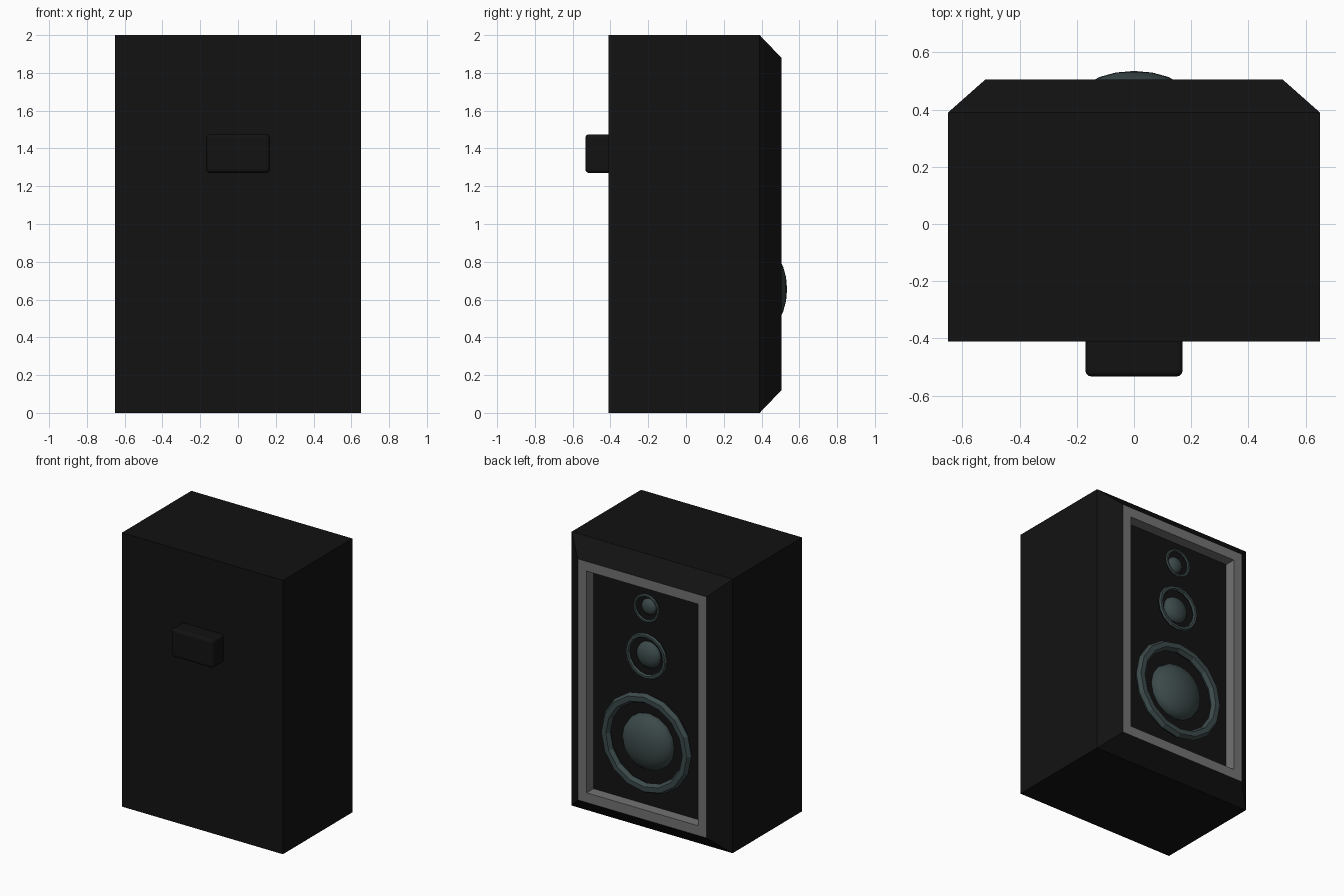
import bpy, bmesh, math

if "Cube" in bpy.data.objects:
    bpy.data.objects.remove(bpy.data.objects["Cube"])


def mat(name, rgb):
    m = bpy.data.materials.new(name)
    m.diffuse_color = (*rgb, 1)
    m.use_nodes = True
    m.node_tree.nodes["Principled BSDF"].inputs["Base Color"].default_value = m.diffuse_color
    return m


BLACK = mat("black", (0.006, 0.006, 0.006))
TRIM = mat("trim_grey", (0.17, 0.17, 0.17))
CONE = mat("cone_teal", (0.045, 0.068, 0.068))


def box(bm, x, y0, y1, z0, z1):
    bmesh.ops.create_cube(bm, size=2)
    for v in bm.verts:
        v.co = (v.co.x * x, y1 if v.co.y > 0 else y0, z1 if v.co.z > 0 else z0)


def finish(bm, name, mats):
    bm.normal_update()
    me = bpy.data.meshes.new(name)
    bm.to_mesh(me)
    bm.free()
    for m in mats:
        me.materials.append(m)
    ob = bpy.data.objects.new(name, me)
    bpy.context.collection.objects.link(ob)
    return ob


# Cabinet: box, chamfered baffle edge, grey frame and recessed panel
bm = bmesh.new()
box(bm, 0.65, -0.41, 0.39, 0, 2)
bm.normal_update()
face = next(f for f in bm.faces if f.normal.y > 0.9)
bmesh.ops.inset_individual(bm, faces=[face], thickness=0.125)
for v in face.verts:
    v.co.x = math.copysign(0.52, v.co.x)
    v.co.y = 0.505
    v.co.z = 1.88 if v.co.z > 1 else 0.12
bm.normal_update()
for depth in (0, 0.08):
    thickness = 0.1 if depth == 0 else 0
    if depth == 0:
        walls = bmesh.ops.inset_individual(bm, faces=[face], thickness=thickness)["faces"]
        for f in walls:
            f.material_index = 1
    else:
        new = bmesh.ops.extrude_discrete_faces(bm, faces=[face])["faces"][0]
        for v in new.verts:
            v.co.y -= depth
        for e in new.edges:
            for f in e.link_faces:
                f.material_index = 0 if f is new else 1
finish(bm, "cabinet", [BLACK, TRIM])

# Connector block on the flat side
bm = bmesh.new()
box(bm, 0.17, -0.533, -0.38, 1.27, 1.475)
block = finish(bm, "connector_block", [BLACK])
bev = block.modifiers.new("bevel", "BEVEL")
bev.width = 0.02
bev.segments = 3


# Drivers: faceted ring and flattened dome
def driver(name, z, ring_r, tube_r, dome_r):
    bpy.ops.mesh.primitive_torus_add(major_segments=16, minor_segments=6,
                                     major_radius=ring_r, minor_radius=tube_r,
                                     location=(0, 0.456, z), rotation=(math.pi / 2, 0, 0))
    ring = bpy.context.object
    ring.name = name + "_ring"
    ring.scale.z = 0.9
    bpy.ops.mesh.primitive_uv_sphere_add(segments=16, ring_count=10, radius=dome_r,
                                         location=(0, 0.425, z), rotation=(-math.pi / 2, 0, 0))
    dome = bpy.context.object
    dome.name = name + "_dome"
    dome.scale.z = 0.537
    bpy.ops.object.shade_smooth()
    for ob in (ring, dome):
        ob.data.materials.append(CONE)


driver("woofer", 0.655, 0.327, 0.036, 0.205)
driver("midrange", 1.29, 0.15, 0.0165, 0.096)
driver("tweeter", 1.64, 0.094, 0.0115, 0.058)
